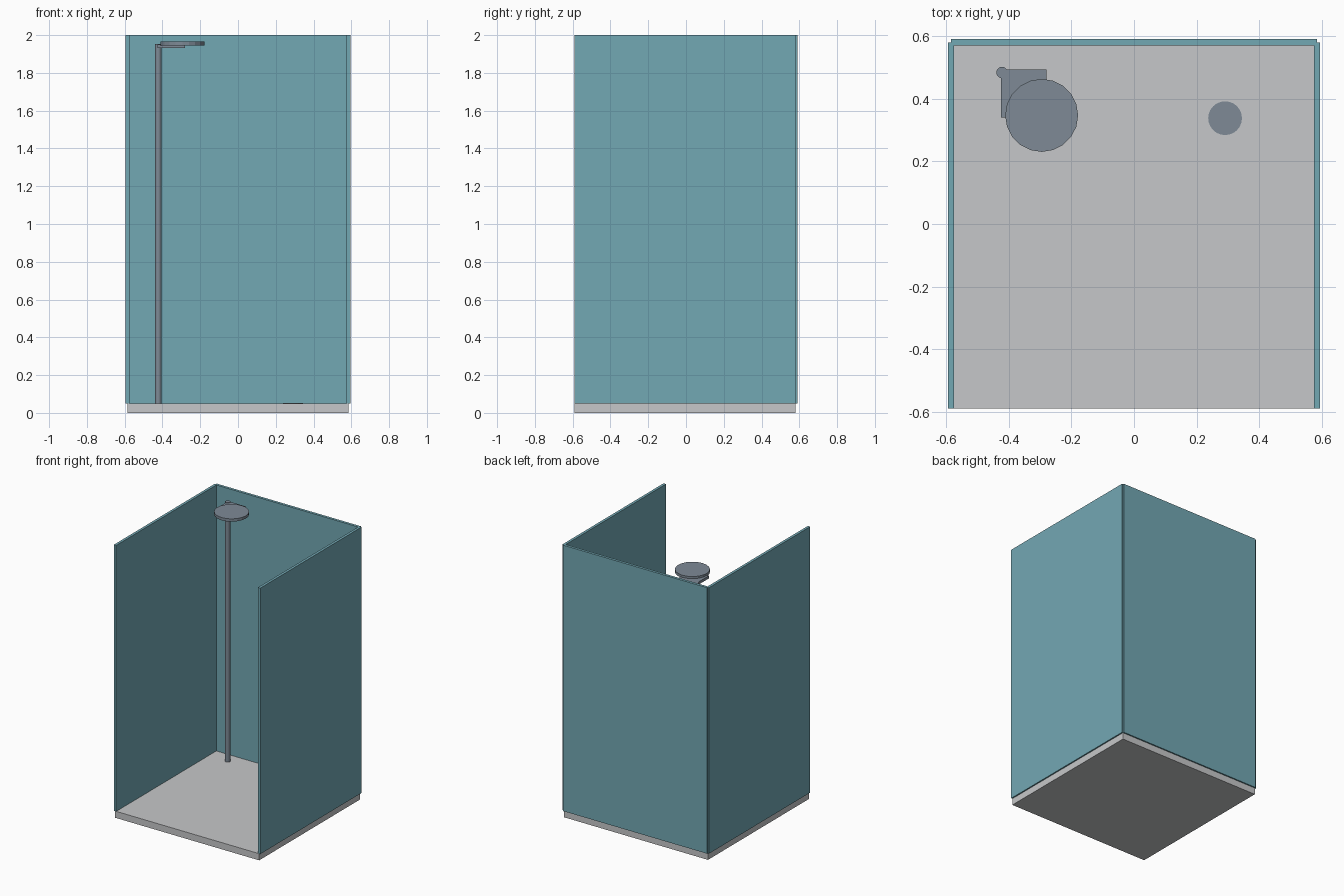
import bpy, bmesh
from mathutils import Matrix, Vector

if "Cube" in bpy.data.objects:
    bpy.data.objects.remove(bpy.data.objects["Cube"])


def material(name, rgb):
    m = bpy.data.materials.new(name)
    m.diffuse_color = (*rgb, 1.0)
    m.use_nodes = True
    m.node_tree.nodes["Principled BSDF"].inputs["Base Color"].default_value = m.diffuse_color
    return m


GLASS = material("teal_panel", (0.171, 0.392, 0.456))
TRAY = material("light_grey", (0.565, 0.575, 0.585))
METAL = material("steel_grey", (0.209, 0.254, 0.305))


def finish(name, bm, mat):
    mesh = bpy.data.meshes.new(name)
    bm.to_mesh(mesh)
    bm.free()
    mesh.materials.append(mat)
    ob = bpy.data.objects.new(name, mesh)
    bpy.context.collection.objects.link(ob)
    return ob


def box(name, lo, hi, mat):
    lo, hi = Vector(lo), Vector(hi)
    bm = bmesh.new()
    bmesh.ops.create_cube(bm, size=1.0, matrix=Matrix.Translation((lo + hi) / 2)
                          @ Matrix.Diagonal((*(hi - lo), 1.0)))
    return finish(name, bm, mat)


def disc(name, x, y, z0, z1, r, sides, mat):
    bm = bmesh.new()
    bmesh.ops.create_cone(bm, cap_ends=True, segments=sides, radius1=r, radius2=r,
                          depth=z1 - z0, matrix=Matrix.Translation((x, y, (z0 + z1) / 2)))
    return finish(name, bm, mat)


FLOOR, TOP = 0.049, 2.0
HALF = 0.585          # half width of the tray
BACK = 0.5805         # back edge of the tray
T = 0.0098            # half thickness of the panels

# Tray and panels centred on its edges
box("shower_tray", (-HALF, -0.59, 0), (HALF, BACK, FLOOR), TRAY)
box("back_panel", (-HALF, BACK - T, FLOOR), (HALF, BACK + T, TOP), GLASS)
for name, s in (("left_panel", -1), ("right_panel", 1)):
    box(name, (s * HALF - T, -0.59, FLOOR), (s * HALF + T, BACK, TOP), GLASS)

# Riser pole, bracket and shower head
disc("riser_pole", -0.422, 0.484, FLOOR, 1.953, 0.018, 16, METAL)
box("head_bracket", (-0.425, 0.34, 1.931), (-0.28, 0.494, 1.9505), METAL)
disc("shower_head", -0.295, 0.347, 1.946, 1.966, 0.1165, 20, METAL)

# Drain cover
disc("drain", 0.291, 0.338, 0.047, 0.0535, 0.054, 24, METAL)
